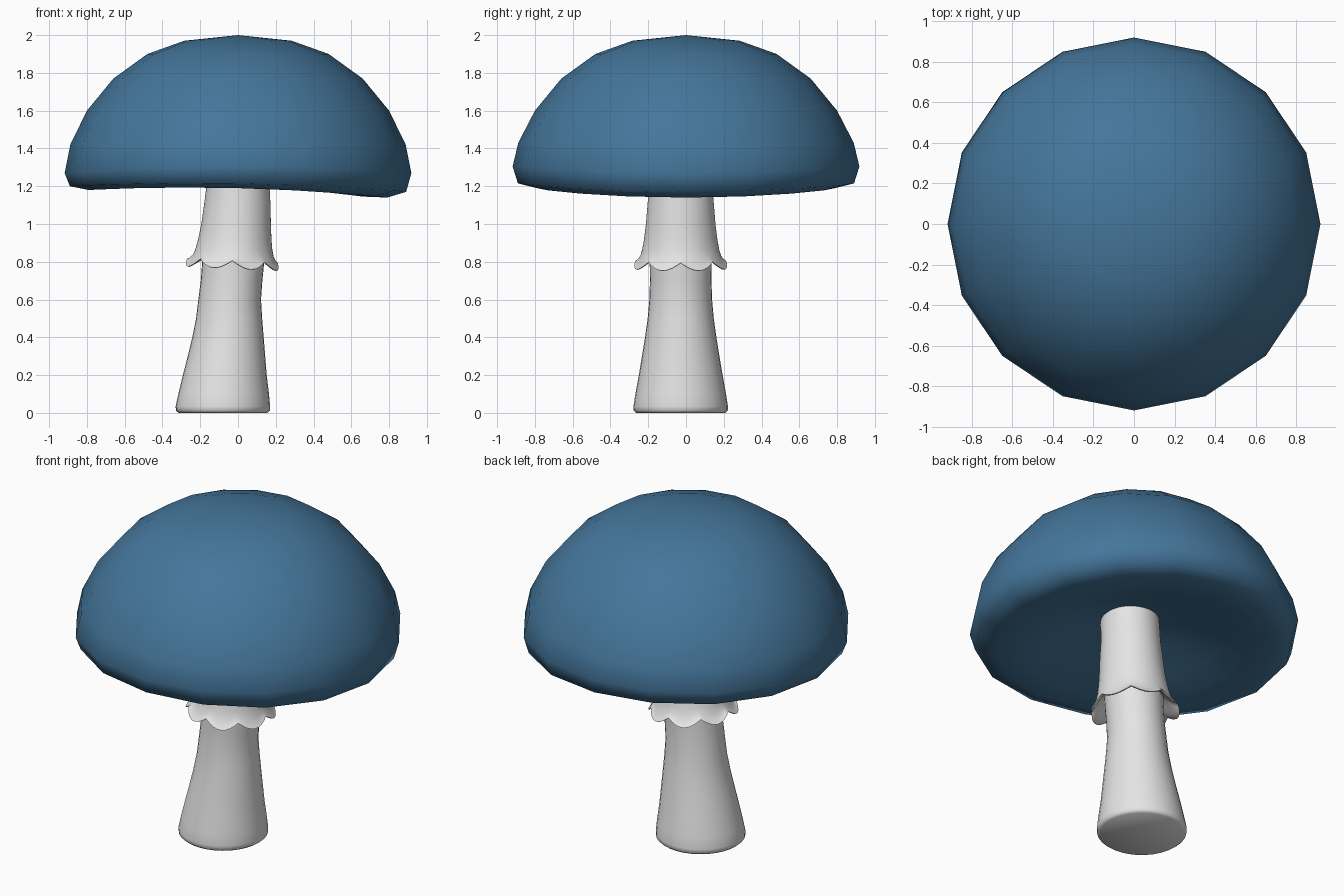
import bpy, bmesh, math

if "Cube" in bpy.data.objects:
    bpy.data.objects.remove(bpy.data.objects["Cube"])


def material(name, rgb):
    m = bpy.data.materials.new(name)
    m.diffuse_color = (*rgb, 1)
    m.use_nodes = True
    m.node_tree.nodes["Principled BSDF"].inputs["Base Color"].default_value = m.diffuse_color
    return m


BLUE = material("cap blue", (0.058, 0.180, 0.325))
GREY = material("stem light grey", (0.78, 0.78, 0.78))


def loft(name, sides, count, point, start=None, end=None, mat=None, angle=60):
    """Skin 'count' rings; point(i, a) gives ring i at angle a; optional end poles."""
    bm = bmesh.new()
    rings = [[bm.verts.new(point(i, 2 * math.pi * k / sides)) for k in range(sides)]
             for i in range(count)]
    for lo, hi in zip(rings, rings[1:]):
        for k in range(sides):
            n = (k + 1) % sides
            bm.faces.new((lo[k], lo[n], hi[n], hi[k]))
    for pole, ring in ((start, rings[0]), (end, rings[-1])):
        if pole:
            p = bm.verts.new(pole)
            for k in range(sides):
                bm.faces.new((ring[k], ring[(k + 1) % sides], p))
    bmesh.ops.recalc_face_normals(bm, faces=bm.faces)
    me = bpy.data.meshes.new(name)
    bm.to_mesh(me)
    bm.free()
    ob = bpy.data.objects.new(name, me)
    bpy.context.collection.objects.link(ob)
    me.materials.append(mat)
    bpy.ops.object.select_all(action='DESELECT')
    ob.select_set(True)
    bpy.context.view_layer.objects.active = ob
    bpy.ops.object.shade_smooth_by_angle(angle=math.radians(angle))
    return ob


# Cap: low-poly dome with a wavy rim and a hollow underside
# (radius, height, sideways tilt, saddle wave)
CAP = [(0.16, 1.34, 0, 0), (0.32, 1.295, -.01, 0), (0.50, 1.235, -.02, -.008),
       (0.66, 1.187, -.027, -.015), (0.79, 1.175, -.02, -.015),
       (0.89, 1.20, -.015, -.015), (0.918, 1.287, 0, -.0175),
       (0.888, 1.425, 0, -.005), (0.80, 1.60, 0, 0), (0.66, 1.77, 0, 0),
       (0.48, 1.90, 0, 0), (0.285, 1.97, 0, 0)]


def cap_point(i, a):
    r, z, tilt, wave = CAP[i]
    return (r * math.cos(a), r * math.sin(a),
            z + tilt * math.cos(a) + wave * math.cos(2 * a))


loft("mushroom_cap", 16, len(CAP), cap_point, (0, 0, 1.355), (0, 0, 2.0), BLUE, 80)

# Lower stem: leaning, tapered (height, centre x, radius)
CY = -0.028
STEM = [(0.0, -.08, .235), (0.012, -.08, .249), (0.035, -.08, .25), (0.1, -.076, .24),
        (0.2, -.070, .222), (0.3, -.061, .205), (0.4, -.053, .189), (0.5, -.047, .175),
        (0.6, -.044, .166), (0.7, -.034, .163), (0.78, -.027, .164), (0.86, -.022, .165)]


def stem_point(i, a):
    z, cx, r = STEM[i]
    return (cx + r * math.cos(a), CY + r * math.sin(a), z)


loft("stem", 32, len(STEM), stem_point, (-.08, CY, 0), None, GREY)

# Upper stem flaring into a scalloped skirt
# (height, centre x, radius, scallop amount)
SKIRT = [(1.37, .008, .162, 0), (1.2, .0, .167, 0), (1.1, -.004, .176, 0),
         (1.0, -.010, .184, 0), (0.92, -.017, .194, 0), (0.86, -.022, .205, .15),
         (0.82, -.025, .218, .5), (0.795, -.028, .235, .8), (0.785, -.03, .247, 1),
         (0.783, -.03, .242, 1), (0.80, -.028, .215, .6), (0.83, -.024, .185, .2),
         (0.85, -.022, .16, 0)]


def skirt_point(i, a):
    z, cx, r, s = SKIRT[i]
    lobe = abs(math.sin(4 * a)) - 0.5     # eight lobes round the hem
    r += 0.014 * s * lobe
    return (cx + r * math.cos(a), CY + r * math.sin(a),
            z - s * (0.042 * lobe + 0.012 * math.cos(a)))


loft("stem_skirt", 64, len(SKIRT), skirt_point, None, None, GREY, 75)
